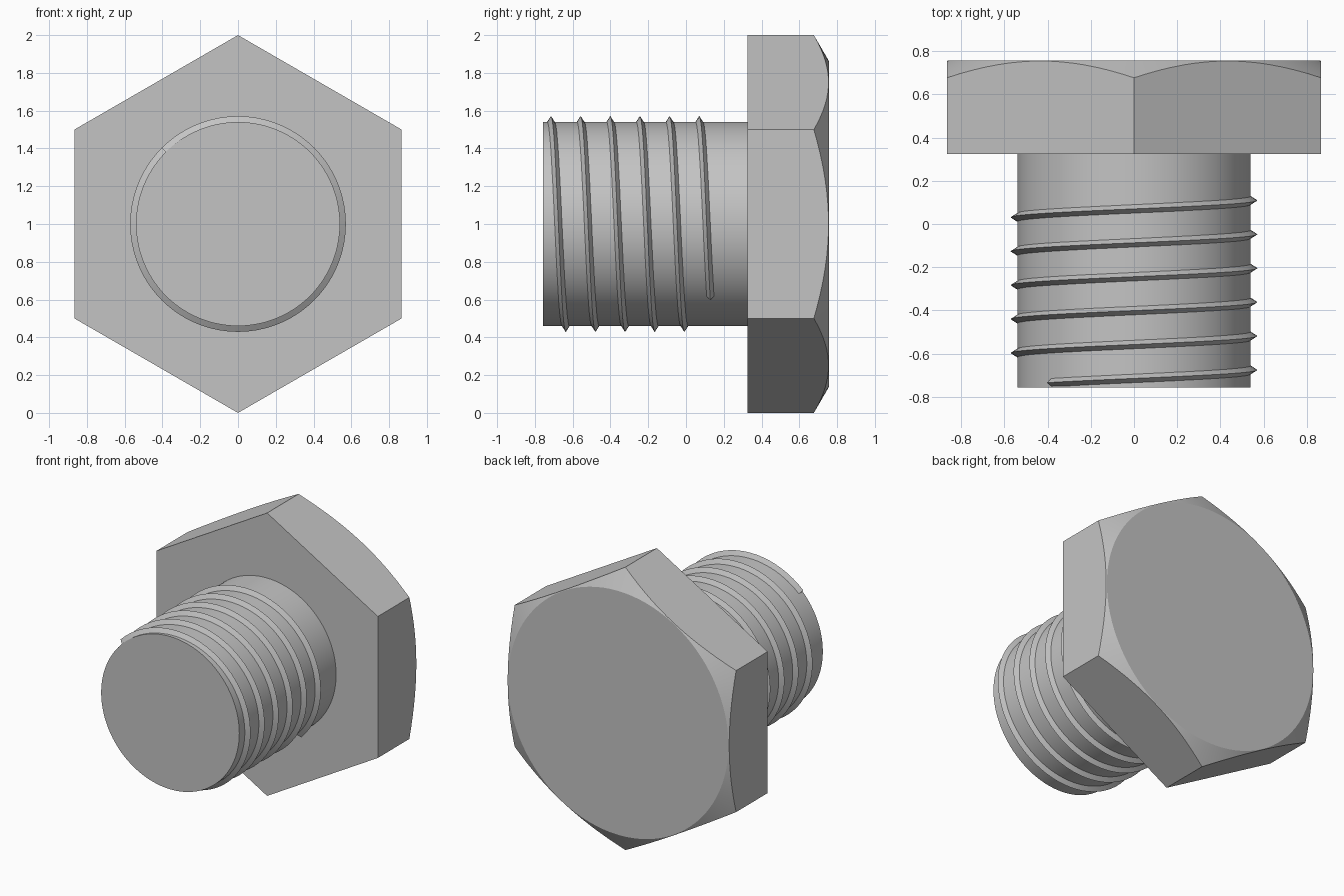
import bpy, bmesh
from math import sin, cos, pi, radians, tau

cube = bpy.data.objects.get("Cube")
if cube:
    bpy.data.objects.remove(cube, do_unlink=True)

steel = bpy.data.materials.new("grey steel")
steel.use_nodes = True
steel.diffuse_color = (0.55, 0.55, 0.55, 1)
steel.node_tree.nodes["Principled BSDF"].inputs["Base Color"].default_value = steel.diffuse_color

AXIS_Z = 1.0          # height of the bolt's axis
FLAT = cos(pi / 6)    # centre to flat of the hexagon
FRONT, SHOULDER, BACK = -0.757, 0.325, 0.757
SEGMENTS = 96


def polar(r, phi, y):
    """Point around the bolt axis; phi runs from the top towards +x."""
    return (r * sin(phi), y, AXIS_Z + r * cos(phi))


def loft(name, sections, closed_sections=True):
    """Skin a row of equal closed loops and cap both ends."""
    bm = bmesh.new()
    loops = [[bm.verts.new(p) for p in s] for s in sections]
    n = len(loops[0])
    for a, b in zip(loops, loops[1:]):
        for i in range(n):
            j = (i + 1) % n
            bm.faces.new((a[i], a[j], b[j], b[i]))
    bm.faces.new(loops[0])
    bm.faces.new(loops[-1])
    bmesh.ops.recalc_face_normals(bm, faces=bm.faces)
    mesh = bpy.data.meshes.new(name)
    bm.to_mesh(mesh)
    bm.free()
    mesh.materials.append(steel)
    obj = bpy.data.objects.new(name, mesh)
    bpy.context.collection.objects.link(obj)
    bpy.ops.object.select_all(action='DESELECT')
    obj.select_set(True)
    bpy.context.view_layer.objects.active = obj
    bpy.ops.object.shade_smooth_by_angle(angle=radians(29))
    return obj


# Hexagonal head: a conical chamfer cuts the back corners into arcs
angles = [tau * i / SEGMENTS for i in range(SEGMENTS)]
hexagon = [FLAT / cos(a % (pi / 3) - pi / 6) for a in angles]
inner = FLAT - 0.004
loft("hex_head", [
    [polar(r, a, SHOULDER) for r, a in zip(hexagon, angles)],
    [polar(r, a, BACK - (r - inner) * 0.58) for r, a in zip(hexagon, angles)],
    [polar(inner, a, BACK) for a in angles],
])

# Round shank, set slightly into the head
loft("shank", [[polar(0.54, a, y) for a in angles] for y in (FRONT, SHOULDER + 0.02)])

# Helical thread: a triangular ridge winding five and a half turns
PITCH, TURNS, STEPS = 0.157, 5.5, 72
START = -pi / 4
ridge = []
for i in range(int(TURNS * STEPS) + 1):
    phi = START + tau * i / STEPS
    y = -0.715 + PITCH * phi / tau
    ridge.append([polar(0.53, phi, max(y - 0.026, FRONT)),
                  polar(0.571, phi, y),
                  polar(0.53, phi, y + 0.026)])
loft("thread", ridge)
